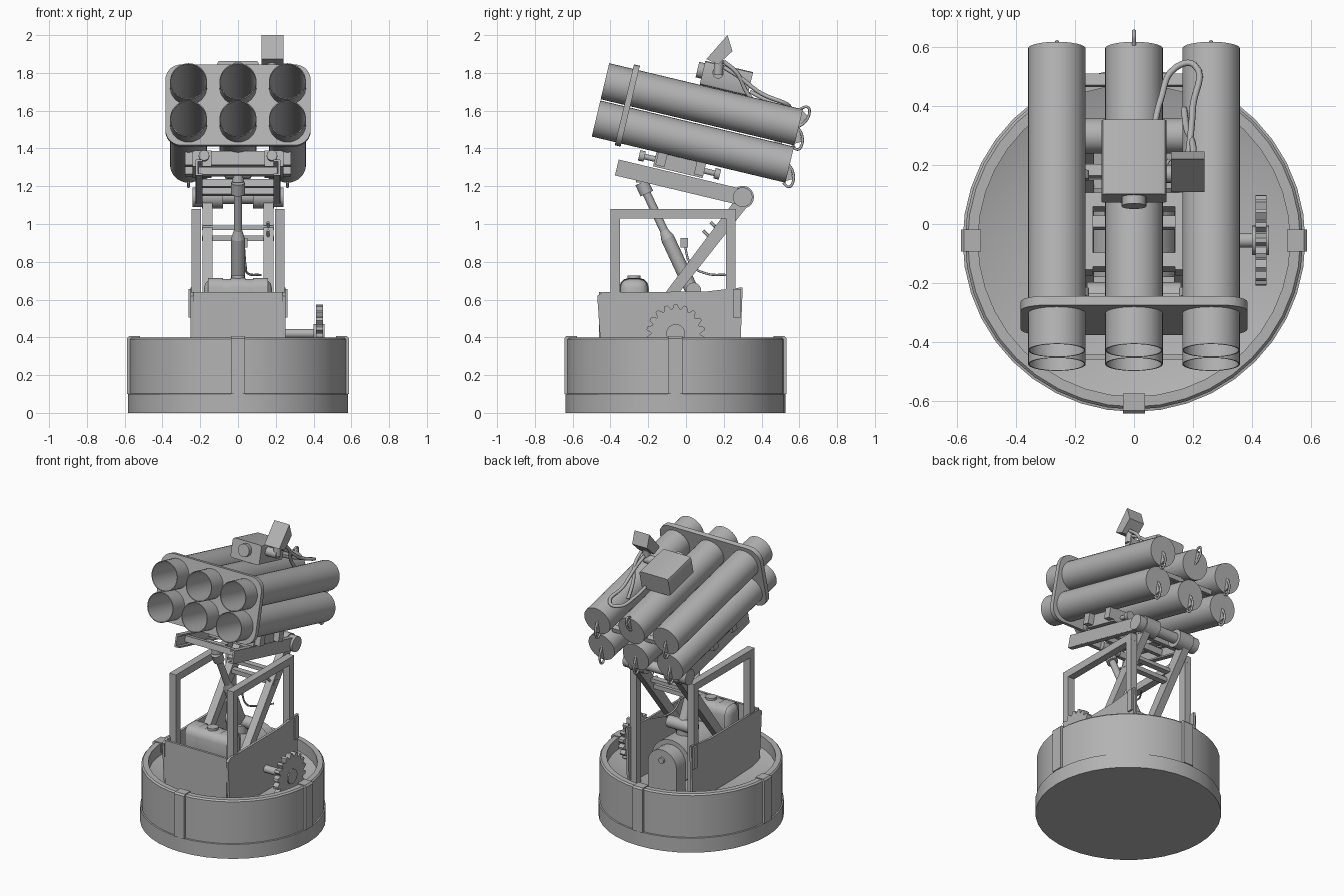
import bpy, bmesh
from math import pi, sin, cos, radians
from mathutils import Matrix, Vector

cube = bpy.data.objects.get("Cube")
if cube:
    bpy.data.objects.remove(cube)

grey = bpy.data.materials.new("plain grey")
grey.use_nodes = True
tone = (0.45, 0.45, 0.45, 1)
grey.diffuse_color = tone
grey.node_tree.nodes["Principled BSDF"].inputs["Base Color"].default_value = tone

WORLD = Matrix.Identity(4)
DRUM = Matrix.Translation((0, -0.056, 0))
# Tilted launcher frame: y runs along the tubes, z across the rows
TILT = Matrix.Translation((0, 0.06, 1.535)) @ Matrix.Rotation(radians(-13.4), 4, 'X')
ALONG_Y = Matrix.Rotation(-pi / 2, 4, 'X')


def finish(name, bm, frame):
    bmesh.ops.recalc_face_normals(bm, faces=bm.faces)
    me = bpy.data.meshes.new(name)
    bm.to_mesh(me)
    bm.free()
    me.materials.append(grey)
    me.shade_smooth()
    me.set_sharp_from_angle(angle=radians(35))
    ob = bpy.data.objects.new(name, me)
    ob.matrix_world = frame
    bpy.context.collection.objects.link(ob)
    return ob


def box(name, centre, size, frame=WORLD, bevel=0, axis=None, segs=3):
    bm = bmesh.new()
    bmesh.ops.create_cube(bm, size=1)
    bmesh.ops.scale(bm, vec=size, verts=bm.verts)
    bmesh.ops.translate(bm, vec=centre, verts=bm.verts)
    if bevel:
        edges = [e for e in bm.edges if axis is None or
                 abs((e.verts[0].co - e.verts[1].co).normalized()[axis]) > 0.9]
        bmesh.ops.bevel(bm, geom=edges, offset=bevel, segments=segs,
                        affect='EDGES', profile=0.5)
    return finish(name, bm, frame)


def rod(name, p, q, r, r2=None, frame=WORLD, segs=20):
    p, q = Vector(p), Vector(q)
    bm = bmesh.new()
    bmesh.ops.create_cone(bm, cap_ends=True, segments=segs, radius1=r,
                          radius2=r if r2 is None else r2, depth=(q - p).length)
    turn = (q - p).to_track_quat('Z', 'Y').to_matrix().to_4x4()
    bm.transform(Matrix.Translation((p + q) / 2) @ turn)
    return finish(name, bm, frame)


def prism(name, outline, x0, x1, frame=WORLD):
    """Outline in (y, z), extruded along x."""
    bm = bmesh.new()
    face = bm.faces.new([bm.verts.new((x0, y, z)) for y, z in outline])
    new = bmesh.ops.extrude_face_region(bm, geom=[face])["geom"]
    bmesh.ops.translate(bm, vec=(x1 - x0, 0, 0),
                        verts=[v for v in new if isinstance(v, bmesh.types.BMVert)])
    return finish(name, bm, frame)


def lathe(name, profile, frame, segs=32):
    """Profile in (radius, z), spun about z."""
    bm = bmesh.new()
    verts = [bm.verts.new((r, 0, z)) for r, z in profile]
    edges = [bm.edges.new(pair) for pair in zip(verts, verts[1:])]
    bmesh.ops.spin(bm, geom=verts + edges, cent=(0, 0, 0), axis=(0, 0, 1),
                   angle=2 * pi, steps=segs)
    bmesh.ops.remove_doubles(bm, verts=bm.verts, dist=0.0005)
    return finish(name, bm, frame)


def pipe(name, points, r, frame=WORLD):
    cu = bpy.data.curves.new(name, 'CURVE')
    cu.dimensions = '3D'
    cu.bevel_depth, cu.bevel_resolution, cu.resolution_u = r, 2, 6
    cu.use_fill_caps = True
    sp = cu.splines.new('BEZIER')
    sp.bezier_points.add(len(points) - 1)
    for bp, co in zip(sp.bezier_points, points):
        bp.co = co
        bp.handle_left_type = bp.handle_right_type = 'AUTO'
    cu.materials.append(grey)
    ob = bpy.data.objects.new(name, cu)
    ob.matrix_world = frame
    bpy.context.collection.objects.link(ob)


# Drum base with dished floor and four rim straps
lathe("drum_base", [(0, 0), (.582, 0), (.582, .1), (.574, .102), (.574, .39), (.565, .4),
                    (.53, .4), (.53, .32), (.4, .275), (0, .25)], DRUM, 40)
for i in range(4):
    prism("rim_strap", [(-.588, .1), (-.588, .395), (-.578, .406), (-.52, .406),
                        (-.52, .34), (-.535, .34), (-.535, .39), (-.565, .39), (-.565, .1)],
          -.038, .038, DRUM @ Matrix.Rotation(i * pi / 2, 4, 'Z'))

# Sheet metal housing, open at the back
box("housing_front", (0, -.452, .45), (.47, .016, .38))
for s in (-1, 1):
    prism("housing_side", [(-.445, .26), (-.47, .62), (-.44, .64), (.1, .642), (.3, .665), (.285, .26)],
          s * .236, s * .252)
    box("housing_rear_lip", (s * .257, .27, .58), (.012, .04, .15))

# Machinery inside the housing
box("fuel_tank", (0, -.275, .6), (.36, .15, .22), bevel=.05)
for x in (-.12, 0, .12):
    box("tank_band", (x, -.275, .6), (.02, .156, .228), bevel=.05)
rod("tank_cap", (0, -.275, .69), (0, -.275, .728), .035)
rod("engine_body", (0, -.18, .44), (0, .16, .44), .15, segs=28)
rod("engine_neck", (0, .02, .58), (0, .02, .64), .05)
arch = [(-.11, .25), (.11, .25)] + [(.11 * cos(a * pi / 10), .45 + .11 * sin(a * pi / 10))
                                   for a in range(11)]
prism("rear_cover", arch, .16, .26, Matrix.Rotation(pi / 2, 4, 'Z'))
rod("cover_knob", (0, .25, .49), (0, .275, .49), .02)

# Toothed wheel on its shaft
rod("wheel_shaft", (.24, -.055, .42), (.43, -.055, .42), .025)
teeth = 18
rim = []
for i in range(teeth):
    for k, r in ((0, .13), (.35, .155), (.65, .155), (.9, .13)):
        a = 2 * pi * (i + k) / teeth
        rim.append((-.055 + r * cos(a), .42 + r * sin(a)))
prism("toothed_wheel", rim, .412, .45)
rod("wheel_hub", (.4, -.055, .42), (.458, -.055, .42), .05)

# Support frame
for s in (-1, 1):
    for y in (-.375, .238):
        box("frame_post", (s * .22, y, .665), (.05, .05, .83))
    box("frame_top_bar", (s * .22, -.068, 1.055), (.05, .664, .05))
    prism("diagonal_brace", [(-.37, .29), (-.31, .29), (.33, 1.1), (.27, 1.14)],
          s * .135, s * .187)
    rod("pivot_drum", (s * .08, .3, 1.142), (s * .19, .3, 1.142), .06)
    rod("pivot_end", (s * .19, .3, 1.142), (s * .24, .3, 1.142), .052)
rod("pivot_axle", (-.2, .3, 1.142), (.2, .3, 1.142), .035)
box("brace_cross_bar", (0, .17, .98), (.38, .04, .025))
box("brace_cross_bar", (0, .14, .925), (.38, .04, .03))
for y, z in ((.12, .965), (.16, 1.01)):
    rod("brace_stud", (.16, y, z - .03), (.16, y - .03, z), .008)

# Elevating ram
foot, head = Vector((0, .04, .63)), Vector((0, -.235, 1.22))
rod("ram_cylinder", foot, foot.lerp(head, .5), .036)
rod("ram_collar", foot.lerp(head, .5), foot.lerp(head, .57), .036, .022)
rod("ram_piston", foot.lerp(head, .5), head, .022)
rod("ram_head", foot.lerp(head, .9), head, .036)
rod("ram_head_pin", (-.07, -.235, 1.27), (.07, -.235, 1.27), .028)
rod("ram_head_link", head, (0, -.235, 1.27), .03)
rod("ram_foot_pin", (-.1, .04, .65), (.1, .04, .65), .04)
box("ram_valve", (.03, -.01, .9), (.04, .04, .05))
pipe("ram_hose", [(.03, -.01, .9), (.04, .03, .78), (.05, .1, .74), (.12, .22, .73)], .006)

# Cradle under the tubes
for s in (-1, 1):
    box("cradle_rail", (s * .218, -.03, -.328), (.012, .66, .08), TILT)
    for z in (-.366, -.29):
        box("cradle_flange", (s * .206, -.03, z), (.035, .66, .01), TILT)
    rod("slide_rod", (s * .18, -.26, -.238), (s * .18, .18, -.238), .015, frame=TILT)
    for y in (-.26, .15):
        rod("slide_knob", (s * .18, y, -.238), (s * .18, y + .03, -.238), .028, frame=TILT)
    box("slide_block", (s * .19, -.04, -.235), (.1, .27, .085), TILT)
for y in (-.25, .02, .2):
    box("cradle_cross_bar", (0, y, -.325), (.42, .04, .04), TILT)
for y in (-.14, .07):
    box("tube_saddle", (0, y, -.23), (.56, .05, .075), TILT)
box("rear_tie_bar", (0, .44, 0), (.42, .04, .03), TILT)

# Six launch tubes, hollow at the front, with a latch on each rear cap
tube = [(0, .527), (.098, .527), (.098, -.527), (.093, -.527), (.093, .5), (0, .5)]
cut = bmesh.new()
for x in (-.262, 0, .262):
    for z in (-.1015, .1015):
        place = Matrix.Translation((x, 0, z)) @ ALONG_Y
        lathe("launch_tube", tube, TILT @ place)
        bmesh.ops.create_cone(cut, cap_ends=True, segments=32, radius1=.096, radius2=.096,
                              depth=1.2, matrix=place)
        d = 1 if z > 0 and x == 0 else -1
        pipe("rear_latch", [(x, .52, z), (x, .55, z + d * .03), (x, .565, z + d * .085),
                            (x, .55, z + d * .115), (x, .515, z + d * .1)], .007, TILT)
        prism("latch_fin", [(.525, z - d * .01), (.56, z + d * .07), (.525, z + d * .09)],
              x - .005, x + .005, TILT)

# Rounded front clamp plate pierced by the tubes
clamp = box("clamp_plate", (0, -.382, .004), (.77, .032, .44), TILT, .085, 1, 6)
cutter = finish("clamp_cutter", cut, TILT)
cutter.hide_render = True
mod = clamp.modifiers.new("holes", 'BOOLEAN')
mod.object, mod.solver = cutter, 'EXACT'
bpy.context.view_layer.update()
pierced = bpy.data.meshes.new_from_object(
    clamp.evaluated_get(bpy.context.evaluated_depsgraph_get()))
clamp.modifiers.clear()
clamp.data = pierced
bpy.data.objects.remove(cutter)

# Sight box with lens
box("sight_box", (0, .095, .265), (.22, .26, .13), TILT, .015, 1, 2)
rod("sight_lens", (0, -.065, .275), (0, -.03, .275), .042, frame=TILT)

# Side hood on its arm, with cables
prism("side_hood", [(.22, 2.0), (.108, 1.873), (.17, 1.845), (.246, 1.915)], .125, .24)
rod("hood_arm", (.09, .17, 1.8), (.19, .17, 1.8), .03)
rod("hood_neck", (.18, .17, 1.79), (.18, .175, 1.87), .025)
pipe("hood_cable", [(.18, .2, 1.83), (.19, .28, 1.78), (.2, .4, 1.69), (.205, .54, 1.63),
                    (.14, .53, 1.62), (.09, .42, 1.66), (.07, .34, 1.7)], .011)
pipe("hood_stay", [(.2, .2, 1.86), (.2, .27, 1.8), (.18, .32, 1.7), (.17, .39, 1.61)], .011)
